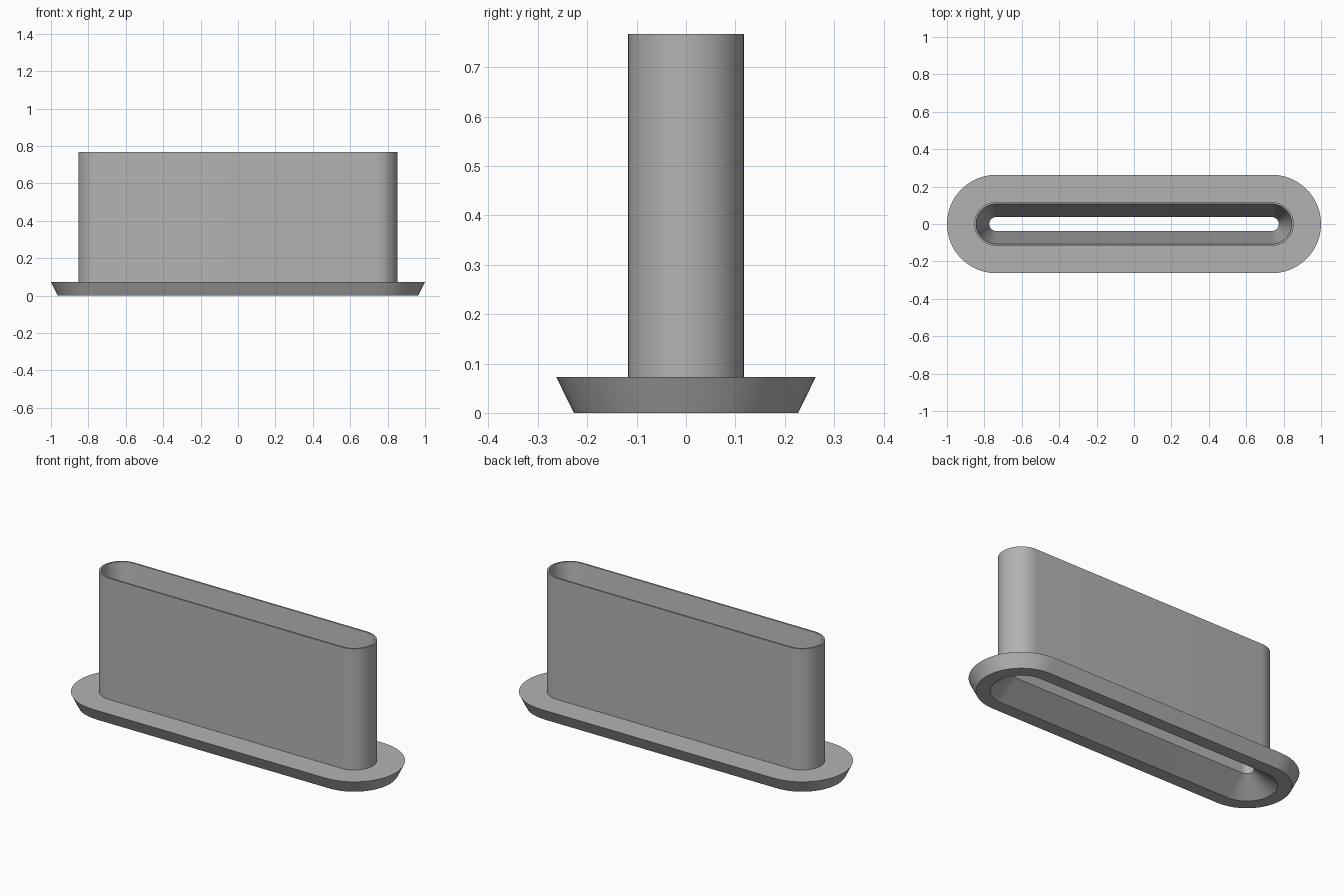
import bpy
import bmesh
import math

cube = bpy.data.objects.get("Cube")
if cube:
    bpy.data.objects.remove(cube, do_unlink=True)

HALF_STRAIGHT = 0.737
ARC_STEPS = 24

gray = bpy.data.materials.new("plain gray")
gray.use_nodes = True
color = (0.45, 0.45, 0.45, 1)
gray.diffuse_color = color
gray.node_tree.nodes["Principled BSDF"].inputs["Base Color"].default_value = color


def slot_ring(bm, radius, z):
    """Slot outline: two half circles joined by straight sides."""
    ring = []
    for side, start in ((1, -math.pi / 2), (-1, math.pi / 2)):
        for i in range(ARC_STEPS + 1):
            a = start + math.pi * i / ARC_STEPS
            ring.append(bm.verts.new((side * HALF_STRAIGHT + radius * math.cos(a),
                                      radius * math.sin(a), z)))
    return ring


def slot_sweep(name, profile):
    """Closed (radius, height) profile carried around the slot outline."""
    bm = bmesh.new()
    rings = [slot_ring(bm, r, z) for r, z in profile]
    for lower, upper in zip(rings, rings[1:] + rings[:1]):
        for i in range(len(lower)):
            j = (i + 1) % len(lower)
            bm.faces.new((lower[i], lower[j], upper[j], upper[i]))
    bmesh.ops.recalc_face_normals(bm, faces=bm.faces)
    mesh = bpy.data.meshes.new(name)
    bm.to_mesh(mesh)
    bm.free()
    mesh.materials.append(gray)
    obj = bpy.data.objects.new(name, mesh)
    bpy.context.collection.objects.link(obj)
    bpy.ops.object.select_all(action="DESELECT")
    obj.select_set(True)
    bpy.context.view_layer.objects.active = obj
    bpy.ops.object.shade_smooth_by_angle(angle=math.radians(20))


# Flared flange, thin-lipped sleeve, tapered throat and widened underside
slot_sweep("flanged_slot_nozzle", [
    (0.227, 0), (0.263, 0.073), (0.117, 0.073), (0.117, 0.767),
    (0.107, 0.767), (0.037, 0.09), (0.155, 0)])
